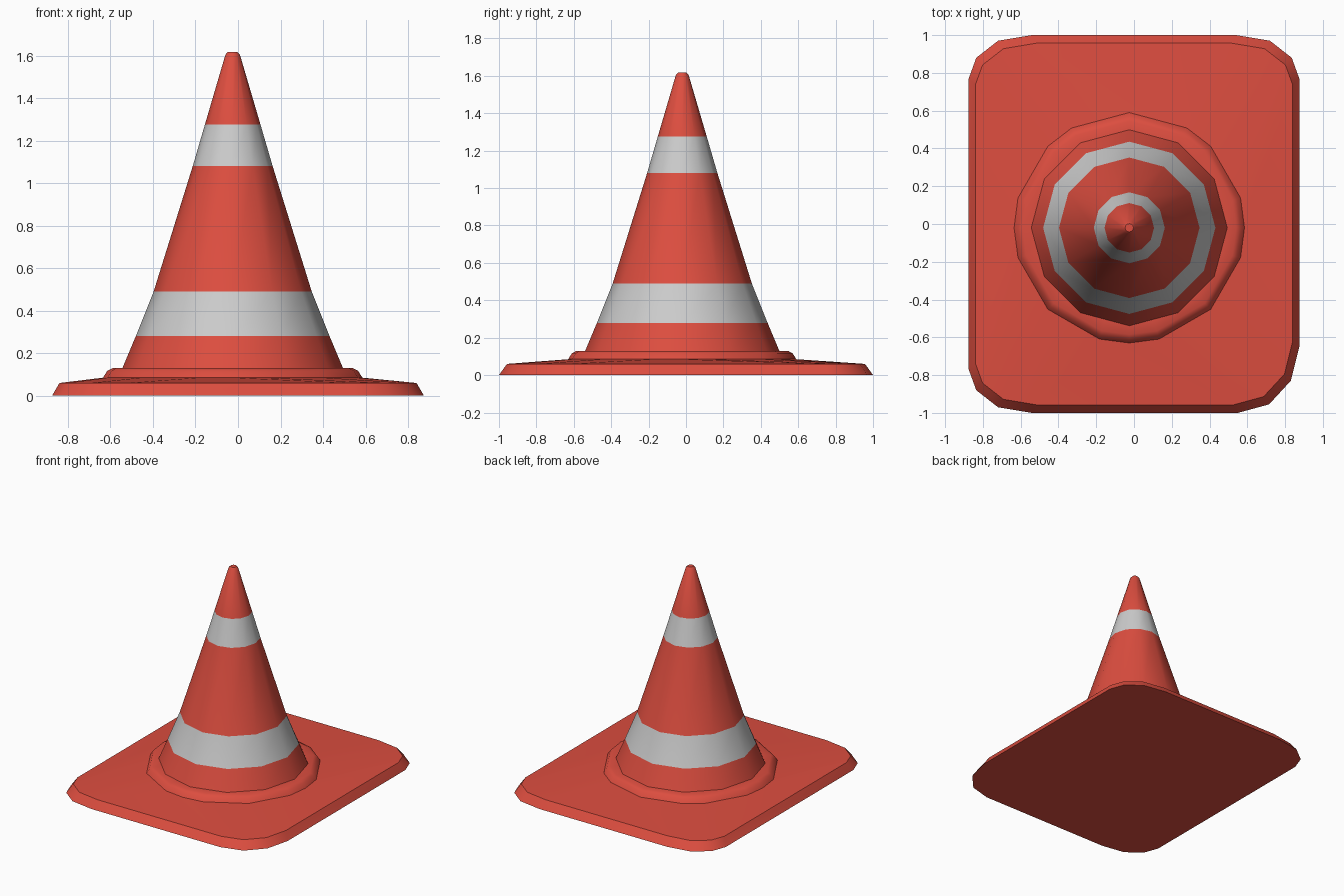
import bpy, bmesh, math

if "Cube" in bpy.data.objects:
    bpy.data.objects.remove(bpy.data.objects["Cube"])

CX, CY = -0.025, -0.02  # axis of the cone


def material(name, rgb):
    m = bpy.data.materials.new(name)
    m.diffuse_color = (*rgb, 1)
    m.use_nodes = True
    m.node_tree.nodes["Principled BSDF"].inputs["Base Color"].default_value = m.diffuse_color
    return m


red = material("red_plastic", (0.72, 0.075, 0.05))
white = material("reflective_grey", (0.55, 0.55, 0.55))


def circle(r, z, angles):
    return [(CX + r * math.cos(math.radians(a)), CY + r * math.sin(math.radians(a)), z)
            for a in angles]


def loft(name, loops, mats, cap_bottom=True, cap_top=True):
    """Skin a stack of equal-length loops; mats gives a material slot per level."""
    bm = bmesh.new()
    rings = [[bm.verts.new(p) for p in loop] for loop in loops]
    n = len(rings[0])
    for k, (a, b) in enumerate(zip(rings, rings[1:])):
        for i in range(n):
            j = (i + 1) % n
            f = bm.faces.new((a[i], a[j], b[j], b[i]))
            f.material_index = mats[k]
    if cap_bottom:
        bm.faces.new(rings[0][::-1])
    if cap_top:
        bm.faces.new(rings[-1])
    bmesh.ops.recalc_face_normals(bm, faces=bm.faces)
    me = bpy.data.meshes.new(name)
    bm.to_mesh(me)
    bm.free()
    ob = bpy.data.objects.new(name, me)
    bpy.context.collection.objects.link(ob)
    me.materials.append(red)
    me.materials.append(white)
    bpy.ops.object.select_all(action='DESELECT')
    ob.select_set(True)
    bpy.context.view_layer.objects.active = ob
    bpy.ops.object.shade_smooth_by_angle(angle=math.radians(32))
    return ob


# Base plate with chamfered corners, rising gently into a rounded collar
corner = [(0.54, 1.0), (0.72, 0.97), (0.835, 0.88), (0.875, 0.77)]
low_corner = [(0.875, -0.65), (0.83, -0.83), (0.715, -0.955), (0.55, -1.0)]
outline = (corner + low_corner
           + [(-x, -y) for x, y in corner]
           + [(-x, y) for x, y in corner[::-1]])
angles = [60, 45, 15, 0, -15, -45, -75, -90, -105, -135, -165, -180,
          -195, -225, -240, -270]
plate = [[(x * s, y * t, z) for x, y in outline]
         for s, t, z in ((1, 1, 0), (0.96, 0.957, 0.06))]
collar = [circle(r, z, angles) for r, z in
          ((0.61, 0.085), (0.59, 0.117), (0.565, 0.13), (0.50, 0.13))]
loft("base_plate", plate + collar, [0] * 5)

# Twelve-sided cone body with two reflective bands
profile = [(0.521, 0.125), (0.456, 0.28), (0.372, 0.49), (0.188, 1.08),
           (0.131, 1.275), (0.034, 1.605), (0.022, 1.618)]
around = [i * 30 for i in range(12)]
loft("cone_body", [circle(r, z, around) for r, z in profile], [0, 1, 0, 1, 0, 0],
     cap_bottom=False)
